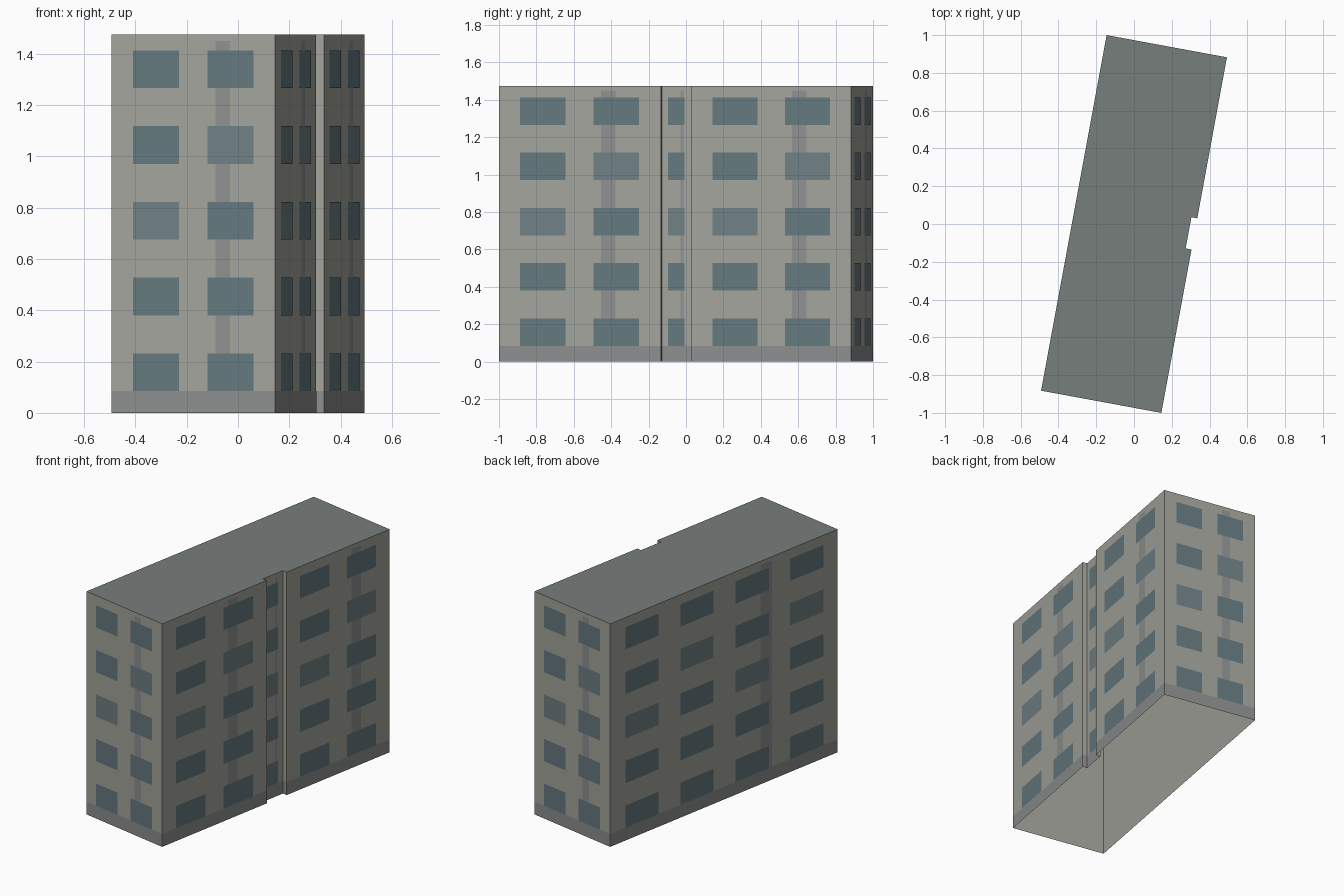
import bpy
from mathutils import Vector

if "Cube" in bpy.data.objects:
    bpy.data.objects.remove(bpy.data.objects["Cube"])

H, FLOORS = 1.475, 5
PITCH = H / FLOORS
WIN_LO, WIN_HI = 0.085, 0.232
PLINTH = 0.085


def material(name, rgb):
    m = bpy.data.materials.new(name)
    m.diffuse_color = (*rgb, 1)
    m.use_nodes = True
    m.node_tree.nodes["Principled BSDF"].inputs["Base Color"].default_value = m.diffuse_color
    return m


WALL = material("wall_plaster", (0.37, 0.37, 0.335))
ROOF = material("roof_grey", (0.185, 0.21, 0.20))
GLASS = material("glass", (0.13, 0.19, 0.21))
GLASS_LIGHT = material("glass_light", (0.16, 0.215, 0.23))
BASE = material("plinth_grey", (0.26, 0.275, 0.265))
STAIN = material("stripe_grey", (0.275, 0.28, 0.28))


def mesh_object(name, verts, faces, mats, indices=None):
    me = bpy.data.meshes.new(name)
    me.from_pydata(verts, [], faces)
    for m in mats:
        me.materials.append(m)
    if indices:
        me.polygons.foreach_set("material_index", indices)
    me.update()
    ob = bpy.data.objects.new(name, me)
    bpy.context.collection.objects.link(ob)
    return ob


# Footprint, counter-clockwise from the front left corner
plan = [(-0.492, -0.8825), (0.145, -1.0), (0.3045, -0.135), (0.2735, -0.129),
        (0.304, 0.036), (0.335, 0.03), (0.492, 0.8825), (-0.145, 1.0)]
n = len(plan)

# Wall shell, open underneath
verts = [(x, y, z) for z in (0, H) for x, y in plan]
mesh_object("walls", verts,
            [(i, (i + 1) % n, n + (i + 1) % n, n + i) for i in range(n)], [WALL])

# Flat roof
mesh_object("roof", [(x, y, H) for x, y in plan], [tuple(range(n))], [ROOF])


def panels(name, wall, rects, offset, mats):
    """Flat panels on one wall; rects are (u0, u1, z0, z1, material index)."""
    a, b = Vector(plan[wall]), Vector(plan[(wall + 1) % n])
    d = b - a
    out = Vector((d.y, -d.x)).normalized() * offset
    vs, fs = [], []
    for u0, u1, z0, z1, _ in rects:
        k = len(vs)
        for u, z in ((u0, z0), (u1, z0), (u1, z1), (u0, z1)):
            p = a + d * u + out
            vs.append((p.x, p.y, z))
        fs.append((k, k + 1, k + 2, k + 3))
    mesh_object(name, vs, fs, mats, [r[4] for r in rects])


# Windows across each wall (fractions of its length) and the stripe behind them
pair = [(0.13, 0.413), (0.585, 0.867)]
four = [(0.066, 0.211), (0.308, 0.454), (0.55, 0.697), (0.79, 0.937)]
layout = {
    "front": (0, pair, (0.635, 0.725)),
    "right_front": (1, pair, (0.63, 0.72)),
    "recess": (3, [(0.2, 0.73)], (0.61, 0.70)),
    "right_back": (5, pair, (0.63, 0.72)),
    "back": (6, pair, (0.635, 0.725)),
    "left": (7, four, (0.66, 0.71)),
}
for name, (wall, cols, stripe) in layout.items():
    rects = []
    for f in range(FLOORS):
        for c, (u0, u1) in enumerate(cols):
            light = int((f, c % 2) in ((2, 0), (3, 1)))
            rects.append((u0, u1, WIN_LO + f * PITCH, WIN_HI + f * PITCH, light))
    panels(name + "_windows", wall, rects, 0.002, [GLASS, GLASS_LIGHT])
    panels(name + "_stripe", wall, [(*stripe, PLINTH, H - 0.025, 0)], 0.001, [STAIN])

# Plinth band around the foot of every wall
for i in range(n):
    panels("plinth", i, [(0, 1, 0, PLINTH, 0)], 0.001, [BASE])
